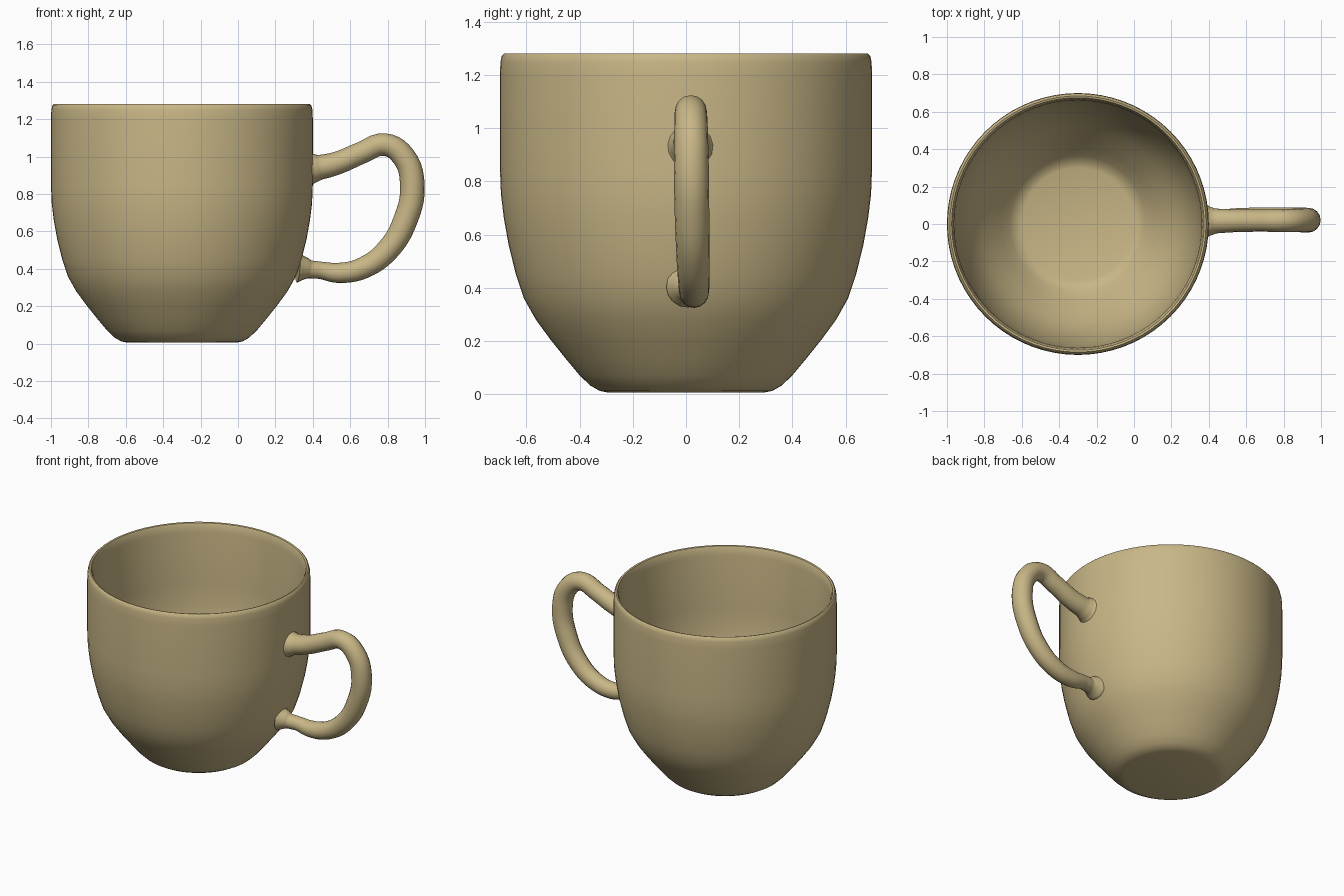
import bpy, bmesh
from math import tau
from mathutils import Vector

if "Cube" in bpy.data.objects:
    bpy.data.objects.remove(bpy.data.objects["Cube"])

clay = bpy.data.materials.new("tan_clay")
clay.diffuse_color = (0.58, 0.47, 0.24, 1)
clay.use_nodes = True
clay.node_tree.nodes["Principled BSDF"].inputs["Base Color"].default_value = clay.diffuse_color


def finish(obj, angle):
    obj.data.materials.append(clay)
    bpy.ops.object.select_all(action='DESELECT')
    obj.select_set(True)
    bpy.context.view_layer.objects.active = obj
    if obj.type == 'CURVE':
        bpy.ops.object.convert(target='MESH')
        obj = bpy.context.object
    bpy.ops.object.shade_smooth_by_angle(angle=angle)


# Cup body: outer wall, rolled rim, inner wall and floor in one lathed profile
profile = [(0, 0.005), (0.29, 0.005), (0.325, 0.012), (0.36, 0.032), (0.40, 0.07),
           (0.45, 0.13), (0.51, 0.205), (0.565, 0.28), (0.61, 0.36), (0.64, 0.45),
           (0.667, 0.56), (0.685, 0.66), (0.696, 0.75), (0.70, 0.85), (0.70, 1.20),
           (0.698, 1.25), (0.693, 1.272), (0.685, 1.28), (0.675, 1.277), (0.668, 1.26),
           (0.662, 1.22), (0.66, 0.86), (0.655, 0.75), (0.644, 0.66), (0.625, 0.56),
           (0.598, 0.46), (0.565, 0.375), (0.52, 0.295), (0.465, 0.22), (0.41, 0.145),
           (0.365, 0.09), (0.335, 0.062), (0.30, 0.05), (0, 0.05)]
bm = bmesh.new()
verts = [bm.verts.new((r, 0, z)) for r, z in profile]
edges = [bm.edges.new(pair) for pair in zip(verts, verts[1:])]
bmesh.ops.spin(bm, geom=verts + edges, cent=(0, 0, 0), axis=(0, 0, 1),
               angle=tau, steps=72, use_merge=True)
bmesh.ops.remove_doubles(bm, verts=bm.verts, dist=1e-5)
bmesh.ops.recalc_face_normals(bm, faces=bm.faces)
mesh = bpy.data.meshes.new("cup_body")
bm.to_mesh(mesh)
bm.free()
cup = bpy.data.objects.new("cup_body", mesh)
cup.location.x = -0.3
bpy.context.collection.objects.link(cup)
finish(cup, 0.6)

# Handle: looped tube, flared where it meets the wall (x, y, z, radius)
path = [(0.375, 0.015, 0.935, 0.098), (0.405, 0.015, 0.938, 0.078),
        (0.44, 0.016, 0.943, 0.066), (0.53, 0.017, 0.965, 0.061),
        (0.66, 0.018, 1.02, 0.059), (0.785, 0.018, 1.064, 0.060),
        (0.885, 0.019, 1.00, 0.063), (0.932, 0.02, 0.85, 0.066),
        (0.895, 0.023, 0.66, 0.065), (0.80, 0.027, 0.50, 0.062),
        (0.67, 0.03, 0.405, 0.058), (0.54, 0.03, 0.378, 0.054),
        (0.44, 0.025, 0.392, 0.046), (0.385, 0.015, 0.397, 0.048),
        (0.355, 0.01, 0.402, 0.062), (0.32, 0.005, 0.405, 0.08)]
curve = bpy.data.curves.new("handle", 'CURVE')
curve.dimensions = '3D'
curve.bevel_depth = 1
curve.bevel_resolution = 6
curve.resolution_u = 5
curve.use_fill_caps = True
spline = curve.splines.new('BEZIER')
spline.bezier_points.add(len(path) - 1)
for point, (x, y, z, radius) in zip(spline.bezier_points, path):
    point.co = Vector((x, y, z))
    point.radius = radius
    point.handle_left_type = point.handle_right_type = 'AUTO'
handle = bpy.data.objects.new("handle", curve)
bpy.context.collection.objects.link(handle)
finish(handle, 0.9)
